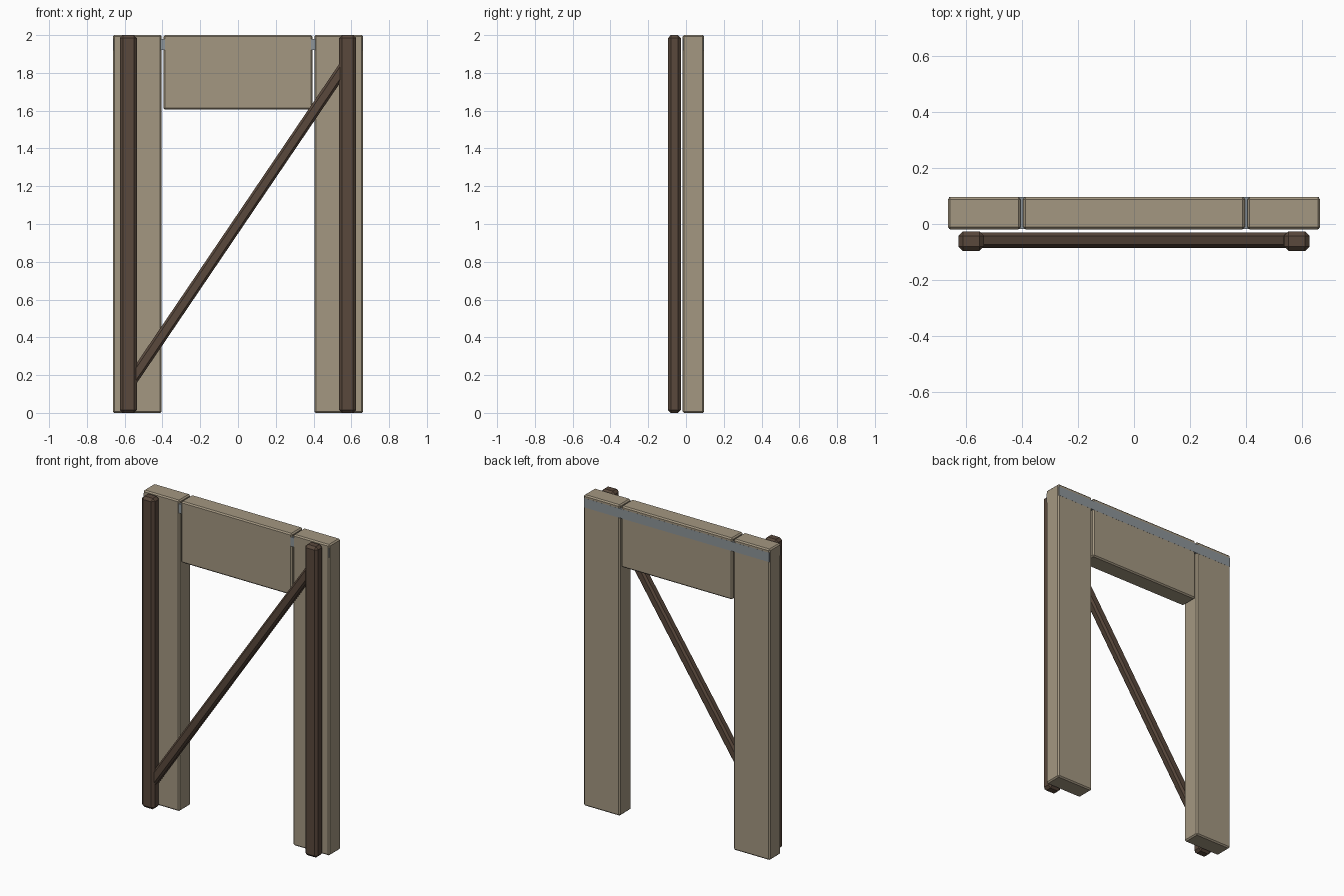
import bpy, math
from mathutils import Matrix, Vector

if "Cube" in bpy.data.objects:
    bpy.data.objects.remove(bpy.data.objects["Cube"])


def material(name, rgb):
    m = bpy.data.materials.new(name)
    m.diffuse_color = (*rgb, 1)
    m.use_nodes = True
    m.node_tree.nodes["Principled BSDF"].inputs["Base Color"].default_value = m.diffuse_color
    return m


PLASTER = material("plaster", (0.37, 0.31, 0.22))
TIMBER = material("dark_timber", (0.10, 0.065, 0.045))
STEEL = material("grey_strip", (0.27, 0.30, 0.32))


def box(name, lo, hi, mat, bevel=0.0, tilt=0.0):
    """Chamfered box between two corners, optionally tilted about y."""
    lo, hi = Vector(lo), Vector(hi)
    bpy.ops.mesh.primitive_cube_add(size=1)
    ob = bpy.context.object
    ob.name = ob.data.name = name
    ob.data.transform(Matrix.Diagonal((*(hi - lo), 1)))
    ob.location = (lo + hi) / 2
    ob.rotation_euler.y = tilt
    ob.data.materials.append(mat)
    if bevel:
        mod = ob.modifiers.new("chamfer", 'BEVEL')
        mod.width = bevel
        mod.segments = 1
    return ob


FRONT, BACK = -0.019, 0.096

# Wall slabs either side of the doorway, and posts in front of them
for side, s in (("left", -1), ("right", 1)):
    x0, x1 = sorted((s * 0.404, s * 0.663))
    box(side + "_wall_panel", (x0, FRONT, 0), (x1, BACK, 2), PLASTER, 0.008)
    x0, x1 = sorted((s * 0.535, s * 0.626))
    box(side + "_post", (x0, -0.096, 0), (x1, -0.026, 2), TIMBER, 0.016)

# Slab over the doorway
box("lintel_panel", (-0.395, FRONT, 1.605), (0.395, BACK, 2), PLASTER, 0.008)

# Flush strip tying the three slabs together near the top
box("tie_strip", (-0.66, FRONT + 0.0005, 1.92), (0.66, BACK + 0.0005, 1.98), STEEL)

# Diagonal brace running between the posts
a, b = Vector((-0.565, 0, 0.168)), Vector((0.565, 0, 1.837))
d, mid = b - a, (a + b) / 2
half = d.length / 2
box("diagonal_brace", (-half, -0.085, mid.z - 0.03), (half, -0.03, mid.z + 0.03),
    TIMBER, 0.012, -math.atan2(d.z, d.x))
